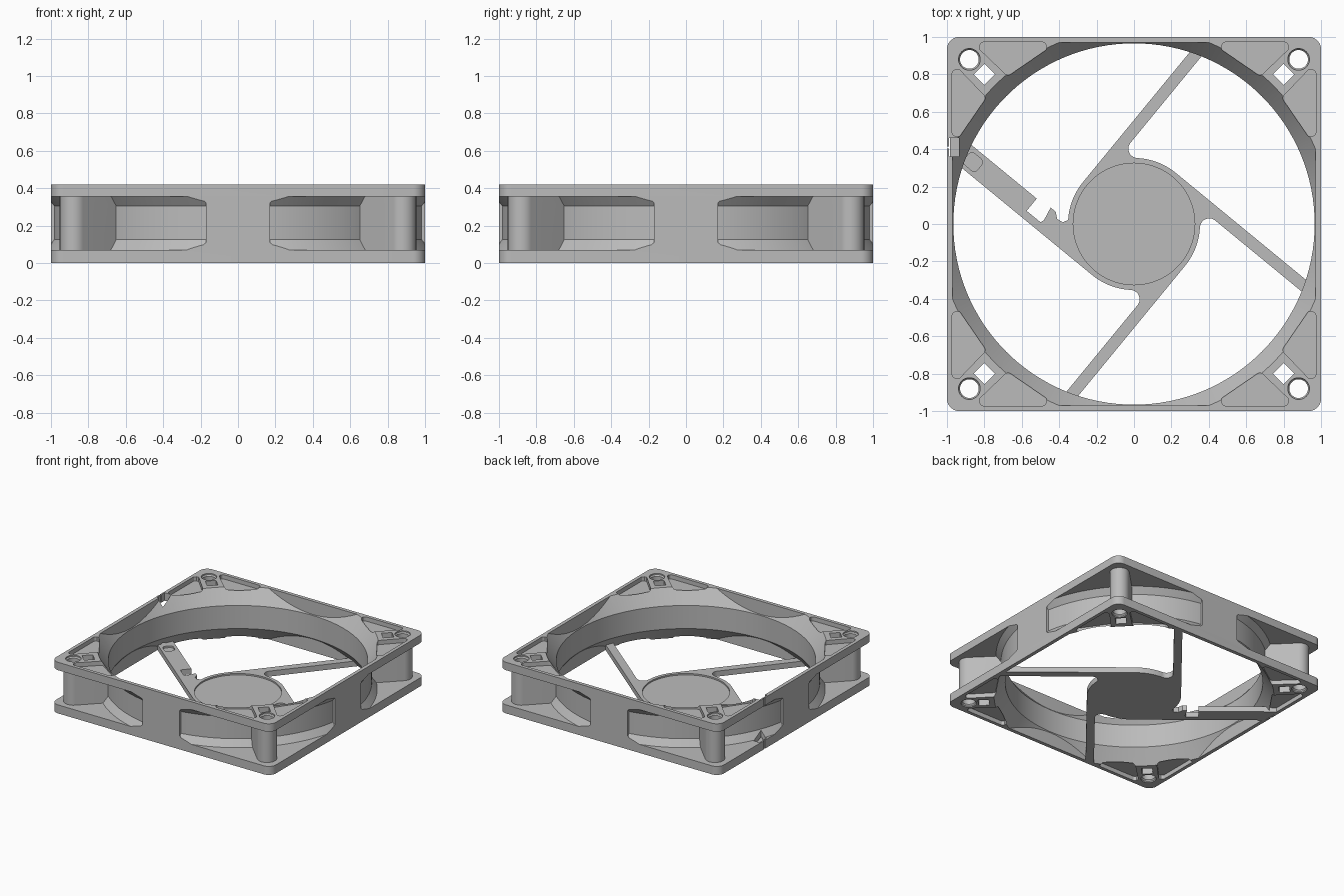
import bpy, bmesh, math
from mathutils import Vector, Matrix

if "Cube" in bpy.data.objects:
    bpy.data.objects.remove(bpy.data.objects["Cube"])

H = 0.42            # overall height
LOW, HIGH = 0.07, 0.355   # inner faces of the two flanges
HUB = 0.353
ARM_T = 0.045       # strut thickness

plastic = bpy.data.materials.new("grey_plastic")
plastic.use_nodes = True
GREY = (0.5, 0.5, 0.5, 1)
plastic.diffuse_color = GREY
plastic.node_tree.nodes["Principled BSDF"].inputs["Base Color"].default_value = GREY


def finish(name, bm):
    bmesh.ops.recalc_face_normals(bm, faces=bm.faces)
    mesh = bpy.data.meshes.new(name)
    bm.to_mesh(mesh)
    bm.free()
    mesh.materials.append(plastic)
    ob = bpy.data.objects.new(name, mesh)
    bpy.context.collection.objects.link(ob)
    return ob


def prism(name, pts, z0, z1):
    """Extrude a flat outline upward."""
    bm = bmesh.new()
    face = bm.faces.new([bm.verts.new((p[0], p[1], z0)) for p in pts])
    new = bmesh.ops.extrude_face_region(bm, geom=[face])["geom"]
    bmesh.ops.translate(bm, vec=(0, 0, z1 - z0),
                        verts=[v for v in new if isinstance(v, bmesh.types.BMVert)])
    return finish(name, bm)


def lathe(name, profile, n=128, at=(0, 0)):
    """Solid of revolution from (radius, height) pairs."""
    bm = bmesh.new()
    rings = [[bm.verts.new((at[0] + r * math.cos(math.tau * i / n),
                            at[1] + r * math.sin(math.tau * i / n), z))
              for i in range(n)] for r, z in profile]
    for a, b in zip(rings, rings[1:]):
        for i in range(n):
            j = (i + 1) % n
            bm.faces.new((a[i], a[j], b[j], b[i]))
    bm.faces.new(rings[0])
    bm.faces.new(rings[-1])
    return finish(name, bm)


def rounded(pts, r, n=6):
    """Round every corner of an outline."""
    out = []
    pts = [Vector(p) for p in pts]
    for i, p in enumerate(pts):
        u = (pts[i - 1] - p).normalized()
        v = (pts[(i + 1) % len(pts)] - p).normalized()
        half = u.angle(v) / 2
        c = p + (u + v).normalized() * r / math.sin(half)
        a, b = p + u * r / math.tan(half) - c, p + v * r / math.tan(half) - c
        out += [c + a.lerp(b, k / n).normalized() * r for k in range(n + 1)]
    return out


def box(sx, sy):
    return [(-sx, -sy), (sx, -sy), (sx, sy), (-sx, sy)]


def turned(pts, angle):
    m = Matrix.Rotation(angle, 2)
    return [m @ Vector(p) for p in pts]


def combine(target, tool, op="DIFFERENCE"):
    """Apply a boolean and discard the tool."""
    mod = target.modifiers.new("cut", "BOOLEAN")
    mod.operation, mod.object, mod.solver = op, tool, "EXACT"
    bpy.context.view_layer.update()
    deps = bpy.context.evaluated_depsgraph_get()
    mesh = bpy.data.meshes.new_from_object(target.evaluated_get(deps))
    target.modifiers.remove(mod)
    target.data = mesh
    bpy.data.objects.remove(tool)


QUARTERS = [math.pi / 2 * k for k in range(4)]

# Frame: rounded square block
frame = prism("frame", rounded(box(1, 1), 0.065), 0, H)

# Side pockets: a slab minus duct, mid walls and corner webs
pockets = prism("pocket_cutter", box(1.2, 1.2), LOW, HIGH)
combine(pockets, lathe("duct", [(1.07, 0.03), (1.037, LOW), (0.997, 0.125),
                                (0.997, 0.305), (1.035, HIGH), (1.07, 0.4)]))
WALL = [(-0.24, 0.05), (0.24, 0.05), (0.17, 0.11), (0.17, 0.32), (0.22, 0.37),
        (-0.22, 0.37), (-0.17, 0.32), (-0.17, 0.11)]
for k in range(2):
    wall = prism("wall", WALL, -1.3, 1.3)
    wall.data.transform(Matrix.Rotation(k * math.pi / 2, 4, "Z")
                        @ Matrix.Rotation(math.pi / 2, 4, "X"))
    combine(pockets, wall)
POST = 0.88 * math.sqrt(2)
for k in range(2):
    web = rounded(box(POST + 0.073, 0.073), 0.0729, 10)
    combine(pockets, prism("web", turned(web, math.pi / 4 + QUARTERS[k]), 0, H))
combine(frame, pockets)

# Flared throat, clipped to the square walls
throat = lathe("throat_cutter", [(1.057, -0.01), (1.05, 0), (0.966, 0.115), (0.966, 0.305),
                                 (1.05, H), (1.057, H + 0.01)])
combine(throat, prism("clip", box(0.97, 0.97), -0.1, 0.6), "INTERSECT")
combine(frame, throat)

# Corner holes, diamond holes and shallow triangular recesses
TRI = rounded([(0.41, 0.972), (0.865, 0.972), (0.675, 0.79)], 0.025)
for q in QUARTERS:
    x, y = turned([(0.88, 0.88)], q)[0]
    combine(frame, lathe("screw_hole", [(0.058, -0.01), (0.058, 0.01), (0.05, 0.02),
                                        (0.05, H - 0.02), (0.058, H - 0.01),
                                        (0.058, H + 0.01)], 32, (x, y)))
    diamond = [(0.8 + 0.057, 0.8), (0.8, 0.857), (0.743, 0.8), (0.8, 0.743)]
    combine(frame, prism("diamond_hole", turned(diamond, q), -0.1, 0.6))
    for tri in (TRI, [(b, a) for a, b in TRI]):
        for z0, z1 in ((-0.02, 0.035), (H - 0.035, H + 0.02)):
            combine(frame, prism("recess", turned(tri, q), z0, z1))

# Cable slot with a narrow entry in the left wall
combine(frame, prism("cable_slot", [(-0.988, 0.36), (-0.935, 0.36), (-0.935, 0.46),
                                    (-0.988, 0.46)], -0.1, 0.6))
combine(frame, prism("cable_entry", [(-1.1, 0.403), (-0.96, 0.403), (-0.96, 0.415),
                                     (-1.1, 0.415)], -0.1, 0.6))

# Motor mount: hub with struts tangent to it, filleted on the inner side
ANGLE = math.radians(50.6)


def reach(d):
    """Strut length at offset d, ending inside the frame wall."""
    return (0.985 - math.cos(ANGLE) * d) / math.sin(ANGLE)


def strut(inner, fillet=0.05):
    cd = inner - fillet
    ct = math.sqrt((HUB + fillet) ** 2 - cd ** 2)
    end = math.pi + math.atan2(cd, ct)
    arc = [(ct + fillet * math.cos(a), cd + fillet * math.sin(a))
           for a in (math.pi / 2 + (end - math.pi / 2) * k / 10 for k in range(11))]
    return [(0, HUB), (reach(HUB), HUB), (reach(inner), inner)] + arc + [(0, 0.1)]


mount = lathe("motor_mount", [(HUB, 0), (HUB, ARM_T)], 96)
for k in range(3):
    combine(mount, prism("strut", turned(strut(0.29), ANGLE - QUARTERS[k]), 0, ARM_T), "UNION")

# Cable arm: slim neck, hooked tab and a wide outer half
ARM = ANGLE + math.pi / 2
for shape in ([(0, HUB), (0.6, HUB), (0.6, 0.31), (0.3, 0.31), (0, 0.1)],
              [(0.488, HUB), (reach(HUB), HUB), (reach(0.225), 0.225), (0.488, 0.225)],
              [(0.2, 0.33), (0.4, 0.33), (0.385, 0.29), (0.4, 0.215), (0.365, 0.215),
               (0.335, 0.24), (0.30, 0.235), (0.285, 0.205), (0.3, 0.15), (0.2, 0.1)]):
    combine(mount, prism("arm", turned(shape, ARM), 0, ARM_T), "UNION")
clip_notch = rounded([(0.83, 0.25), (0.92, 0.25), (0.92, 0.33), (0.83, 0.33)], 0.025)
combine(mount, prism("clip_notch", turned(clip_notch, ARM), 0.03, 0.1))
combine(mount, lathe("label_recess", [(0.325, 0.033), (0.325, 0.1)], 96))

# Smooth curves, keep hard edges
for ob in (frame, mount):
    bpy.ops.object.select_all(action="DESELECT")
    ob.select_set(True)
    bpy.context.view_layer.objects.active = ob
    bpy.ops.object.shade_smooth_by_angle(angle=math.radians(25))
